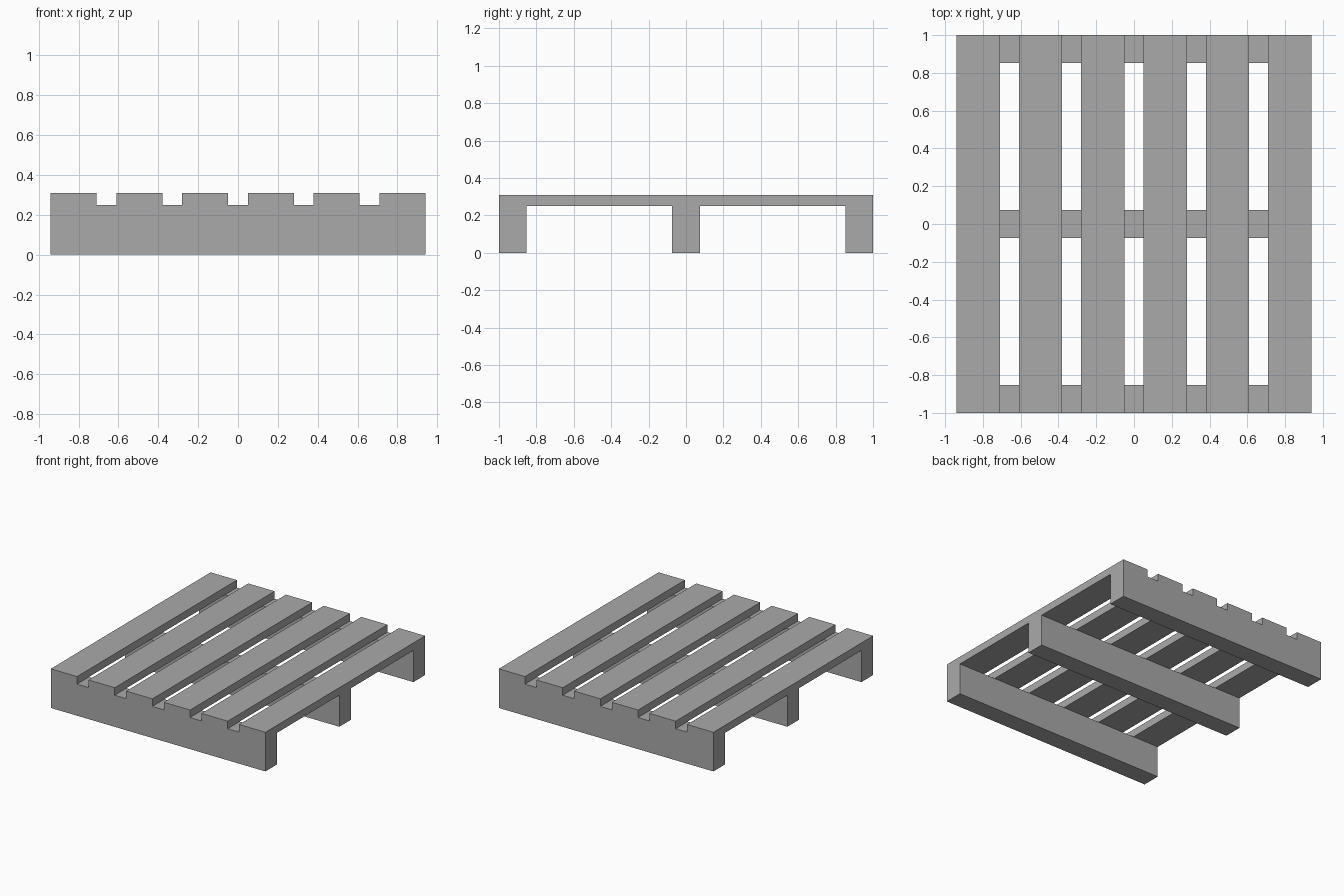
import bpy

cube = bpy.data.objects.get("Cube")
if cube:
    bpy.data.objects.remove(cube, do_unlink=True)

# Single plain grey
GREY = (0.4, 0.4, 0.4, 1.0)
grey = bpy.data.materials.new("plain_grey")
grey.use_nodes = True
grey.diffuse_color = GREY
grey.node_tree.nodes["Principled BSDF"].inputs["Base Color"].default_value = GREY

LENGTH = 2.0
SLAT_COUNT, SLAT_WIDTH, GAP = 6, 0.23, 0.1
WIDTH = SLAT_COUNT * SLAT_WIDTH + (SLAT_COUNT - 1) * GAP
RUNNER_DEPTH, RUNNER_TOP, DECK_TOP = 0.148, 0.25, 0.31


def box(name, centre, size):
    bpy.ops.mesh.primitive_cube_add(size=1, location=centre)
    obj = bpy.context.object
    obj.name = name
    obj.scale = size
    bpy.ops.object.transform_apply(location=False, rotation=False, scale=True)
    obj.data.materials.append(grey)
    return obj


# Three cross runners carrying the deck
edge_y = (LENGTH - RUNNER_DEPTH) / 2
for name, y in (("front", -edge_y), ("middle", 0), ("back", edge_y)):
    box(name + "_runner", (0, y, RUNNER_TOP / 2), (WIDTH, RUNNER_DEPTH, RUNNER_TOP))

# Evenly spaced deck slats
for i in range(SLAT_COUNT):
    x = (i - (SLAT_COUNT - 1) / 2) * (SLAT_WIDTH + GAP)
    box(f"deck_slat_{i + 1}", (x, 0, (RUNNER_TOP + DECK_TOP) / 2),
        (SLAT_WIDTH, LENGTH, DECK_TOP - RUNNER_TOP))
